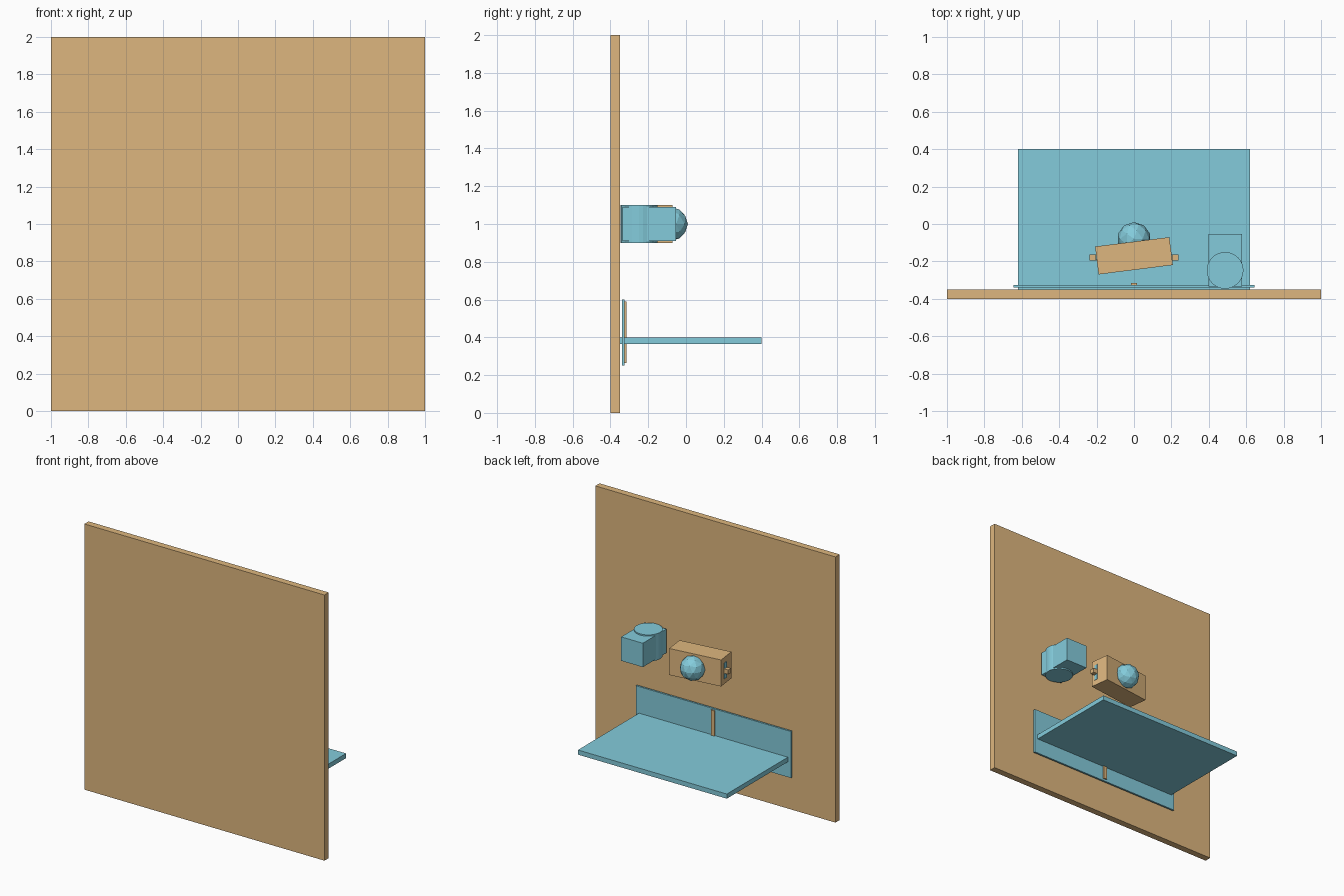
import bpy, math

if "Cube" in bpy.data.objects:
    bpy.data.objects.remove(bpy.data.objects["Cube"])


def material(name, rgb):
    m = bpy.data.materials.new(name)
    m.diffuse_color = (*rgb, 1)
    m.use_nodes = True
    m.node_tree.nodes["Principled BSDF"].inputs["Base Color"].default_value = m.diffuse_color
    return m


TAN = material("tan", (0.73, 0.47, 0.21))
BLUE = material("light_blue", (0.23, 0.60, 0.71))


def finish(name, mat):
    ob = bpy.context.object
    ob.name = name
    ob.data.materials.append(mat)
    return ob


def box(name, lo, hi, mat, turn=0):
    centre = [(a + b) / 2 for a, b in zip(lo, hi)]
    bpy.ops.mesh.primitive_cube_add(size=1, location=centre, rotation=(0, 0, turn))
    ob = finish(name, mat)
    ob.scale = [b - a for a, b in zip(lo, hi)]
    return ob


# wall
box("wall", (-1, -0.4, 0), (1, -0.35, 2), TAN)

# shelf with its back panel and centre strip
box("shelf", (-0.62, -0.35, 0.365), (0.62, 0.4, 0.4), BLUE)
box("back_panel", (-0.645, -0.34, 0.25), (0.645, -0.326, 0.6), BLUE)
box("panel_strip", (-0.015, -0.326, 0.265), (0.015, -0.316, 0.59), TAN)

# tilted block, ball, and fittings on both ends
box("block", (-0.2, -0.245, 0.9), (0.2, -0.095, 1.1), TAN, math.radians(7.2))
bpy.ops.mesh.primitive_ico_sphere_add(subdivisions=2, radius=0.09, location=(0, -0.08, 1))
finish("ball", BLUE)
for side, s in (("left", -1), ("right", 1)):
    x = sorted((s * 0.18, s * 0.206))
    box(side + "_end_plate", (x[0], -0.193, 0.94), (x[1], -0.163, 1.06), BLUE)
    x = sorted((s * 0.19, s * 0.238))
    box(side + "_peg", (x[0], -0.196, 0.983), (x[1], -0.162, 1.017), TAN)

# wall unit: box with an upright drum through it
box("unit_box", (0.397, -0.335, 0.91), (0.577, -0.053, 1.09), BLUE)
bpy.ops.mesh.primitive_cylinder_add(vertices=32, radius=0.098, depth=0.2,
                                    location=(0.487, -0.248, 1))
finish("unit_drum", BLUE)
